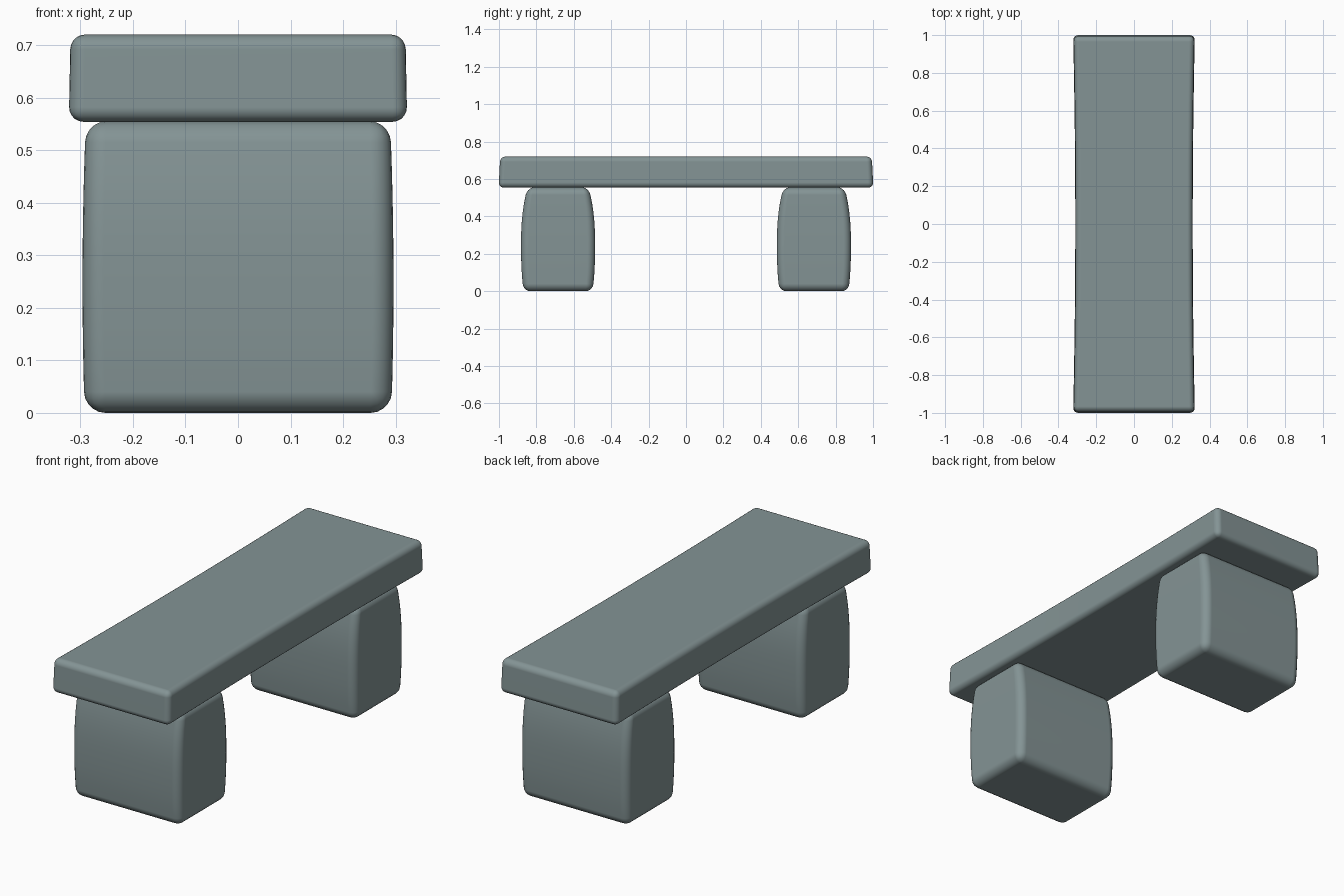
import bpy, bmesh
from mathutils import Vector

cube = bpy.data.objects.get("Cube")
if cube:
    bpy.data.objects.remove(cube, do_unlink=True)

# Weathered grey-green stone
stone = bpy.data.materials.new("grey_stone")
stone.use_nodes = True
colour = (0.23, 0.295, 0.3, 1)
stone.diffuse_color = colour
bsdf = stone.node_tree.nodes["Principled BSDF"]
bsdf.inputs["Base Color"].default_value = colour
bsdf.inputs["Roughness"].default_value = 0.8


def stone_block(name, size, centre, radius, axis, cuts, shape):
    """Rounded block, sliced along one axis and then reshaped."""
    bm = bmesh.new()
    bmesh.ops.create_cube(bm, size=1)
    bmesh.ops.scale(bm, vec=size, verts=bm.verts)
    bmesh.ops.bevel(bm, geom=bm.edges[:], offset=radius, segments=5,
                    profile=0.5, affect='EDGES', clamp_overlap=True)
    normal = Vector((0, 0, 0))
    normal[axis] = 1
    span = size[axis] - 2 * radius
    for i in range(1, cuts):
        bmesh.ops.bisect_plane(bm, geom=bm.verts[:] + bm.edges[:] + bm.faces[:],
                               plane_co=normal * span * (i / cuts - 0.5),
                               plane_no=normal)
    for v in bm.verts:
        shape(v.co)
    for f in bm.faces:
        f.smooth = True
    mesh = bpy.data.meshes.new(name)
    bm.to_mesh(mesh)
    bm.free()
    mesh.materials.append(stone)
    obj = bpy.data.objects.new(name, mesh)
    obj.location = centre
    bpy.context.collection.objects.link(obj)
    # Keep the broad faces flat against the rounded edges
    mod = obj.modifiers.new("even_shading", 'WEIGHTED_NORMAL')
    mod.weight = 80


def bulge_leg(co):
    # Swollen below the middle, tapering more towards the top
    t = (co.z + 0.03) / 0.28
    co.y *= 1 - (0.14 if t > 0 else 0.09) * abs(t) ** 2.4
    co.x *= 1 - 0.018 * t * t


def shape_seat(co):
    # Slightly waisted slab with ends leaning inwards at the top
    co.x *= 0.965 + 0.035 * min(1, abs(co.y)) ** 2
    co.x *= 1 - 0.06 * co.z
    co.y *= 1 - 0.05 * (co.z + 0.05)


# Seat slab
stone_block("seat", (0.642, 2.0, 0.166), (0, 0, 0.637), 0.028, 1, 12, shape_seat)

# Two block legs
for name, side in (("front_leg", -1), ("back_leg", 1)):
    stone_block(name, (0.592, 0.396, 0.555), (0, side * 0.684, 0.2775),
                0.04, 2, 10, bulge_leg)
